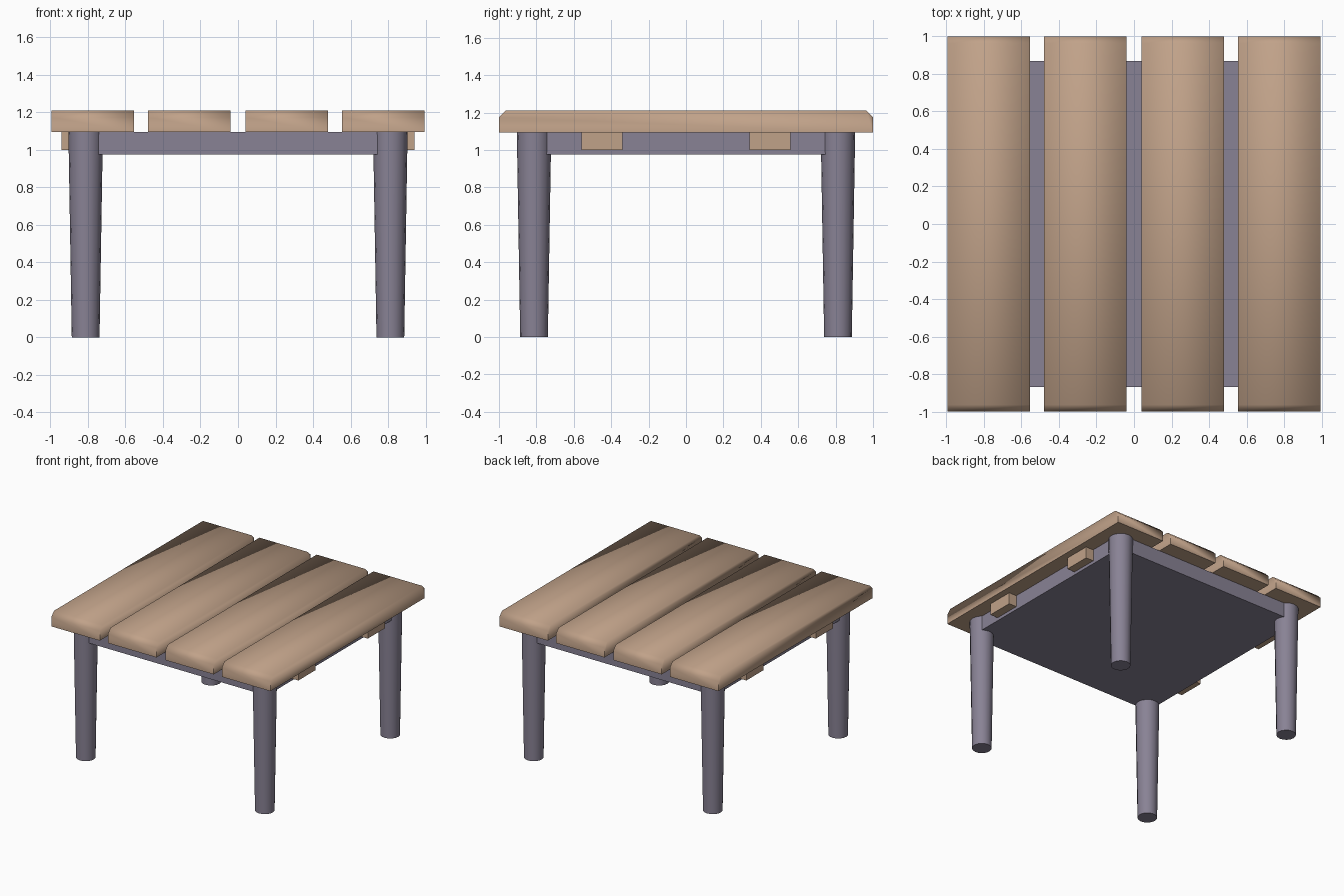
import bpy, bmesh
from math import radians

if "Cube" in bpy.data.objects:
    bpy.data.objects.remove(bpy.data.objects["Cube"], do_unlink=True)


def material(name, rgb):
    m = bpy.data.materials.new(name)
    m.use_nodes = True
    m.diffuse_color = (*rgb, 1)
    m.node_tree.nodes["Principled BSDF"].inputs["Base Color"].default_value = (*rgb, 1)
    return m


wood = material("warm wood", (0.53, 0.36, 0.25))
grey = material("purple grey", (0.25, 0.225, 0.30))


def finish(bm, name, mat):
    bmesh.ops.recalc_face_normals(bm, faces=bm.faces)
    mesh = bpy.data.meshes.new(name)
    bm.to_mesh(mesh)
    bm.free()
    mesh.materials.append(mat)
    obj = bpy.data.objects.new(name, mesh)
    bpy.context.collection.objects.link(obj)
    return obj


def box(name, lo, hi, mat):
    bm = bmesh.new()
    bmesh.ops.create_cube(bm, size=1)
    for v in bm.verts:
        v.co = [(a + b) / 2 + c * (b - a) for a, b, c in zip(lo, hi, v.co)]
    return finish(bm, name, mat)


# Top planks: a side profile with chamfered ends, extruded across the width
BOTTOM, TOP, CHAMFER, HALF = 1.095, 1.21, 0.036, 0.22


def plank(name, x):
    profile = [(-1, BOTTOM), (1, BOTTOM), (1, TOP - CHAMFER),
               (1 - CHAMFER, TOP), (CHAMFER - 1, TOP), (-1, TOP - CHAMFER)]
    bm = bmesh.new()
    face = bm.faces.new([bm.verts.new((x - HALF, y, z)) for y, z in profile])
    side = bmesh.ops.extrude_face_region(bm, geom=[face])["geom"]
    moved = [g for g in side if isinstance(g, bmesh.types.BMVert)]
    bmesh.ops.translate(bm, verts=moved, vec=(2 * HALF, 0, 0))
    # Soft upper edges, crisp underside and end corners
    for f in bm.faces:
        f.smooth = True
    for e in bm.edges:
        a, b = (v.co for v in e.verts)
        vertical = abs(a.z - b.z) > 2 * CHAMFER
        e.smooth = not (vertical or min(a.z, b.z) < BOTTOM + 0.01)
    return finish(bm, name, wood)


for i, x in enumerate((-0.774, -0.26, 0.26, 0.774)):
    plank(f"top_plank_{i + 1}", x)

# Frame panel under the planks
box("frame", (-0.87, -0.87, 0.975), (0.87, 0.87, BOTTOM), grey)

# Cross braces poking out at both sides
for name, y in (("front_brace", -0.45), ("back_brace", 0.45)):
    box(name, (-0.94, y - 0.11, 1.0), (0.94, y + 0.11, BOTTOM - 0.001), wood)

# Tapered round legs
for end, y in (("front", -0.8125), ("back", 0.8125)):
    for side, x in (("right", -0.8125), ("left", 0.8125)):
        bpy.ops.mesh.primitive_cone_add(vertices=16, radius1=0.074, radius2=0.092,
                                        depth=BOTTOM, location=(x, y, BOTTOM / 2))
        leg = bpy.context.object
        leg.name = f"{end}_{side}_leg"
        leg.data.materials.append(grey)
        bpy.ops.object.shade_smooth_by_angle(angle=radians(40))
